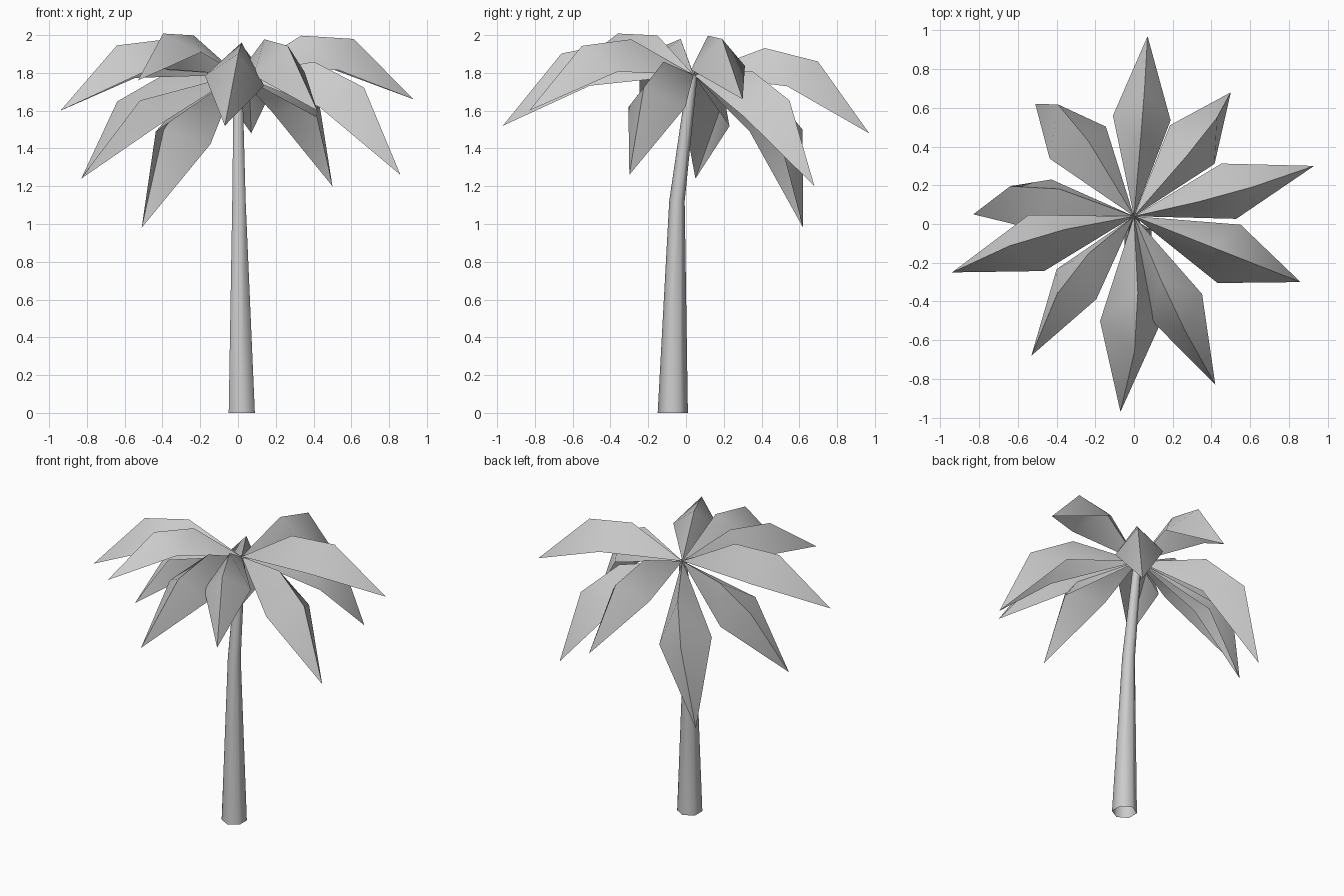
import bpy
from math import radians
from mathutils import Vector, Matrix
from math import sin, cos, pi

if "Cube" in bpy.data.objects:
    bpy.data.objects.remove(bpy.data.objects["Cube"])

HUB = Vector((0, 0.04, 1.79))


def make(name, verts, faces, angle):
    mesh = bpy.data.meshes.new(name)
    mesh.from_pydata(verts, [], faces)
    mesh.update()
    ob = bpy.data.objects.new(name, mesh)
    bpy.context.collection.objects.link(ob)
    bpy.ops.object.select_all(action='DESELECT')
    ob.select_set(True)
    bpy.context.view_layer.objects.active = ob
    bpy.ops.object.shade_smooth_by_angle(angle=radians(angle))
    return ob


# Trunk: bent, tapering, open six-sided tube (centre x, y, z, radius)
rings = [(0.02, -0.07, 0, 0.08), (0.005, -0.048, 1.12, 0.041), (0, 0.035, 1.79, 0.026)]
N = 6
verts = [(x + r * sin(2 * pi * i / N), y + r * cos(2 * pi * i / N), z)
         for x, y, z, r in rings for i in range(N)]
faces = [(k * N + (i + 1) % N, k * N + i, (k + 1) * N + i, (k + 1) * N + (i + 1) % N)
         for k in range(len(rings) - 1) for i in range(N)]
make("trunk", verts, faces, 75)

# Frond in its own frame: x along the chord, y to the left, z up
# root, two ridge points, tip, left and right drooping corners
frond = [Vector(p) for p in [(0, 0, 0), (0.32, 0, 0.258), (0.615, 0, 0.28), (1, 0, 0),
                             (0.51, 0.152, 0.107), (0.51, -0.152, 0.107)]]
frond_faces = [(0, 1, 4), (1, 2, 4), (2, 3, 4), (1, 0, 5), (2, 1, 5), (3, 2, 5)]

# Tip position and roll (degrees, ridge leaning right) of each frond
tips = [(0.07, 0.97, 1.48, 1), (0.50, 0.68, 1.20, 5), (0.93, 0.30, 1.66, 4),
        (0.86, -0.30, 1.26, 0), (0.42, -0.83, 1.60, 4), (-0.07, -0.97, 1.52, -10),
        (-0.53, -0.68, 1.76, 19), (-0.94, -0.25, 1.60, 9), (-0.83, 0.05, 1.24, 32),
        (-0.51, 0.62, 0.98, 16)]

# Crown of fronds fanning out from the top of the trunk
for n, (x, y, z, roll) in enumerate(tips):
    chord = Vector((x, y, z)) - HUB
    along = chord.normalized()
    left = Vector((0, 0, 1)).cross(along).normalized()
    up = along.cross(left)
    frame = Matrix((along, left, up)).transposed() @ Matrix.Rotation(radians(roll), 3, 'X')
    make(f"frond_{n + 1}", [HUB + frame @ p * chord.length for p in frond], frond_faces, 50)
